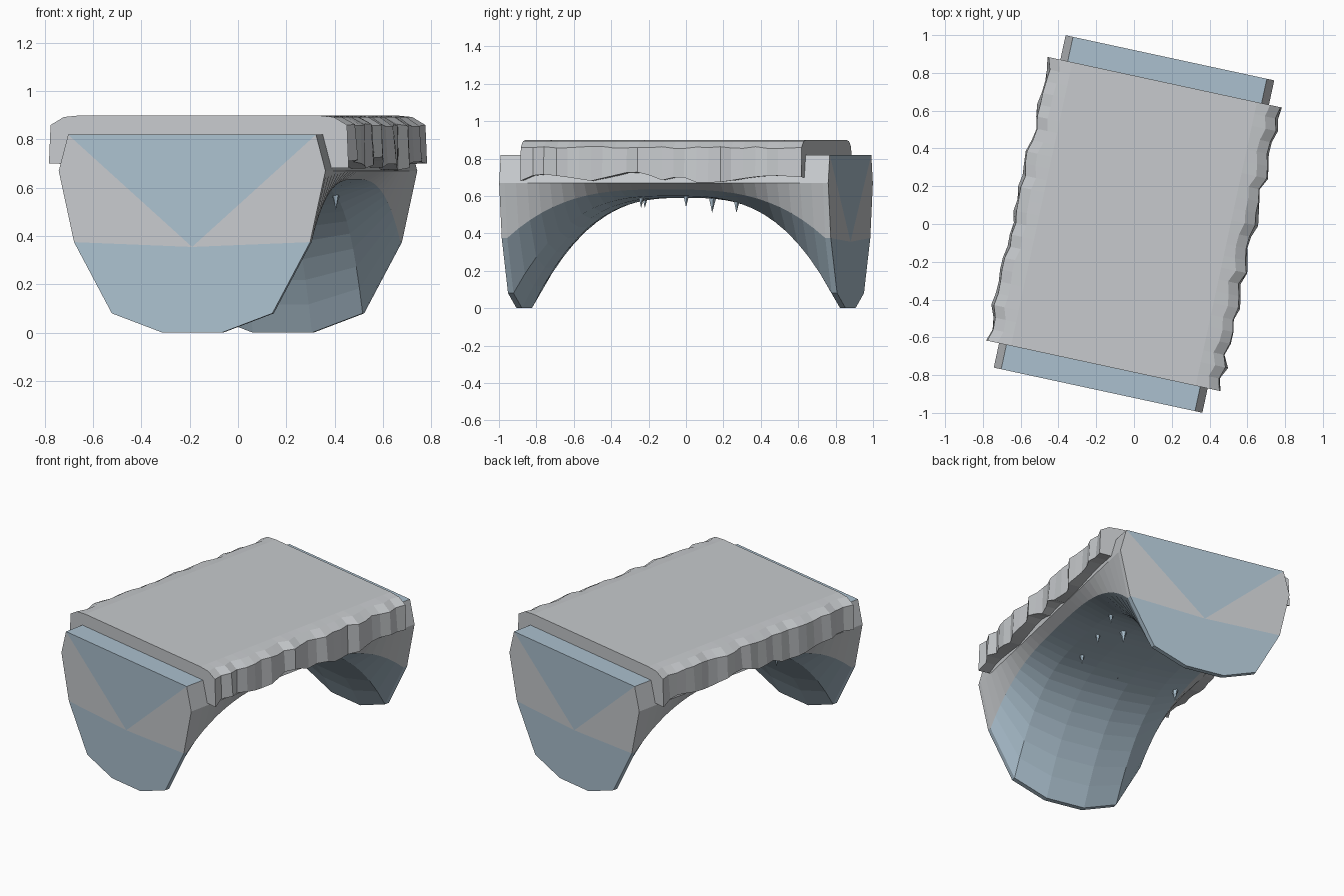
import bpy, bmesh, math, random
from mathutils import Matrix, Vector

random.seed(4)
if "Cube" in bpy.data.objects:
    bpy.data.objects.remove(bpy.data.objects["Cube"])

TURN = Matrix.Rotation(math.radians(-12.2), 4, 'Z')


def material(name, rgb):
    m = bpy.data.materials.new(name)
    m.use_nodes = True
    m.diffuse_color = (*rgb, 1)
    m.node_tree.nodes["Principled BSDF"].inputs["Base Color"].default_value = (*rgb, 1)
    return m


SNOW = material("pale grey snow", (0.57, 0.59, 0.61))
ICE = material("pale blue ice", (0.41, 0.53, 0.62))


def finish(bm, name, mats, turn=True):
    bmesh.ops.recalc_face_normals(bm, faces=bm.faces)
    mesh = bpy.data.meshes.new(name)
    bm.to_mesh(mesh)
    bm.free()
    for m in mats:
        mesh.materials.append(m)
    ob = bpy.data.objects.new(name, mesh)
    bpy.context.collection.objects.link(ob)
    if turn:
        ob.matrix_world = TURN
    return ob


def loft(bm, rings, colour):
    """Skin closed rings; colour(i) gives the material slot of strip i."""
    rows = [[bm.verts.new(p) for p in ring] for ring in rings]
    n = len(rows[0])
    for a, b in zip(rows, rows[1:]):
        for i in range(n):
            j = (i + 1) % n
            bm.faces.new((a[i], a[j], b[j], b[i])).material_index = colour(i)
    return rows


# Arched ice body: half profile from the top corner down to the keel
half = [(0.525, 0.82), (0.565, 0.67), (0.50, 0.375), (0.34, 0.08), (0.125, 0.0)]
profile = half + [(-u, z) for u, z in reversed(half)]
SPRING = 0.67


def arch(v):
    return 0.59 * max(0.0, 1 - (abs(v) / 0.87) ** 3)


def body_ring(v):
    squash = (SPRING - arch(v)) / SPRING
    return [(u, v, z if z >= SPRING else SPRING - (SPRING - z) * squash)
            for u, z in profile]


steps = 28
stations = [-0.9] + [-0.87 + 1.74 * i / steps for i in range(steps + 1)] + [0.9]
bm = bmesh.new()
rows = loft(bm, [body_ring(v) for v in stations],
            lambda i: 0 if i in (0, 1, 7, 8) else 1)
# End faces: blue wedge, grey flanks, blue lower part
for row in (rows[0], rows[-1]):
    hub = bm.verts.new((0, row[0].co.y, 0.355))
    for ids, slot in (((9, 0), 1), ((0, 1, 2), 0), ((7, 8, 9), 0),
                      ((2, 3, 4, 5, 6, 7), 1)):
        bm.faces.new([hub] + [row[i] for i in ids]).material_index = slot
finish(bm, "ice_arch", [SNOW, ICE])

# Snow deck with ragged overhanging sides
hem = [(-0.77, 0.68), (-0.68, 0.72), (-0.51, 0.70), (-0.38, 0.68), (-0.17, 0.73),
       (-0.10, 0.725), (0.01, 0.68), (0.10, 0.71), (0.20, 0.67), (0.34, 0.675),
       (0.49, 0.70), (0.61, 0.71), (0.77, 0.70)]


def hem_height(v):
    for (a, za), (b, zb) in zip(hem, hem[1:]):
        if v <= b:
            return za + (zb - za) * (v - a) / (b - a)
    return hem[-1][1]


def deck_side(v, sign, ragged):
    wob = random.uniform(-0.022, 0.008) if ragged else 0.0
    lower = wob + (random.uniform(0, 0.015) if ragged else 0.005)
    dip = random.uniform(-0.006, 0.006) if ragged else 0.0
    pts = [(0.63 + lower, hem_height(v * sign)), (0.628 + wob, 0.86 + dip),
           (0.572 + wob, 0.893), (0.50, 0.90)]
    return [(u * sign, v, z) for u, z in pts]


bm = bmesh.new()
count = 24
rings = []
for k in range(count + 1):
    v = -0.768 + 1.536 * k / count
    ragged = 0 < k < count
    rings.append(deck_side(v, 1, ragged) + deck_side(v, -1, ragged)[::-1])
rows = loft(bm, rings, lambda i: 0)
for row in (rows[0], rows[-1]):
    bm.faces.new(row)
finish(bm, "snow_deck", [SNOW])

# Icicles under the arch: x, y, tip height
spikes = [(0.405, 0.27, 0.51), (0.28, 0.0, 0.54), (0.2, -0.24, 0.535),
          (-0.1, -0.27, 0.56), (-0.5, -0.22, 0.535), (0.2, 0.14, 0.51)]
for n, (x, y, tip) in enumerate(spikes):
    bm = bmesh.new()
    depth = 0.09
    bmesh.ops.create_cone(bm, cap_ends=True, segments=5, radius1=0.0,
                          radius2=0.024, depth=depth)
    bmesh.ops.remove_doubles(bm, verts=bm.verts, dist=0.0001)
    bmesh.ops.translate(bm, verts=bm.verts, vec=Vector((x, y, tip + depth / 2)))
    finish(bm, f"icicle_{n + 1}", [ICE], turn=False)
